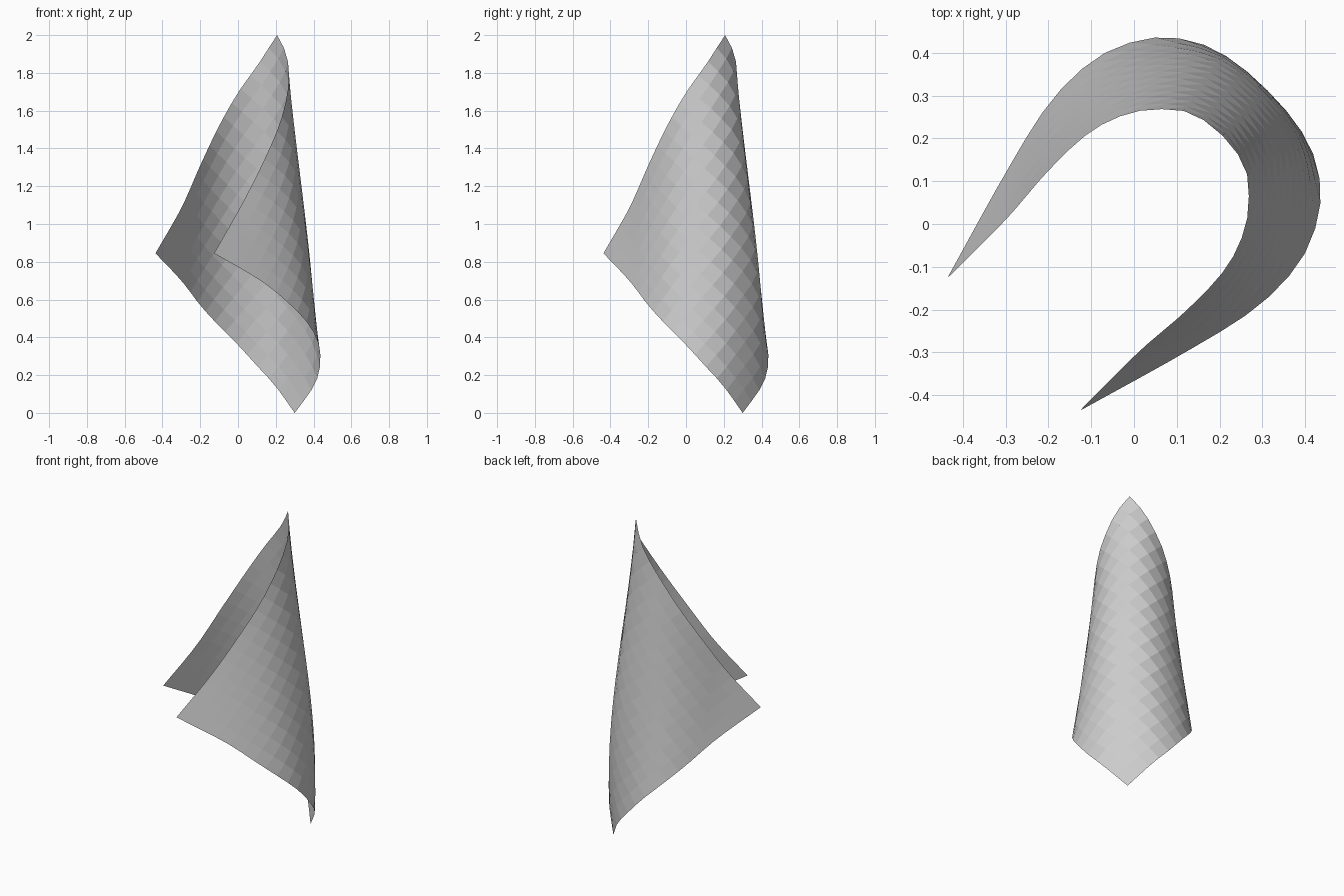
import bpy, bmesh, math
from mathutils import Vector

if "Cube" in bpy.data.objects:
    bpy.data.objects.remove(bpy.data.objects["Cube"])

N = 16  # cells along each side of the square sheet

# half of the lower and upper edges, from the tip on the x = y fold to the side corner
LOWER = [(.30, .30, 0), (.20, .40, .14), (.10, .435, .25), (0, .427, .36), (-.10, .38, .46),
         (-.20, .28, .57), (-.30, .12, .70), (-.437, -.127, .845)]
UPPER = [(.207, .207, 2), (.155, .248, 1.92), (.10, .267, 1.835), (0, .262, 1.695), (-.10, .217, 1.52),
         (-.20, .125, 1.31), (-.30, .01, 1.085), (-.437, -.127, .845)]


def edge_points(pts, count):
    """Smooth curve through pts, resampled at equal arc length."""
    p = [Vector(q) for q in pts]
    p = [2 * p[0] - p[1]] + p + [2 * p[-1] - p[-2]]
    dense = []
    for i in range(1, len(p) - 2):
        a, b, c, d = p[i - 1:i + 3]
        for k in range(30):
            t = k / 30
            dense.append(0.5 * (2 * b + (c - a) * t + (2 * a - 5 * b + 4 * c - d) * t * t
                                + (3 * b - a - 3 * c + d) * t ** 3))
    dense.append(p[-2])
    run = [0.0]
    for a, b in zip(dense, dense[1:]):
        run.append(run[-1] + (b - a).length)
    out, j = [], 0
    for i in range(count + 1):
        goal = run[-1] * i / count
        while j < len(run) - 2 and run[j + 1] < goal:
            j += 1
        out.append(dense[j].lerp(dense[j + 1], (goal - run[j]) / (run[j + 1] - run[j])))
    return out


low, high = edge_points(LOWER, N), edge_points(UPPER, N)


def sheet_point(a, b):
    """Point of the curled sheet; a and b count cells from the bottom corner."""
    col = abs(a - b)
    t = min(a, b) / (N - col) if col < N else 0
    p = low[col].lerp(high[col], t)
    s = col / N
    # outward belly near the fold
    if s < 0.35:
        bulge = 0.34 * t * (1 - t) ** 2 * math.cos(s / 0.35 * math.pi / 2) ** 2
        p = p + Vector((p.x, p.y, 0)).normalized() * bulge
    return p if a >= b else Vector((p.y, p.x, p.z))


# curled square sheet standing on one corner
bm = bmesh.new()
grid = [[bm.verts.new(sheet_point(a, b)) for b in range(N + 1)] for a in range(N + 1)]
for a in range(N):
    for b in range(N):
        bm.faces.new((grid[a][b], grid[a][b + 1], grid[a + 1][b + 1], grid[a + 1][b]))
mesh = bpy.data.meshes.new("curled_sheet")
bm.to_mesh(mesh)
bm.free()
bpy.context.collection.objects.link(bpy.data.objects.new("curled_sheet", mesh))
